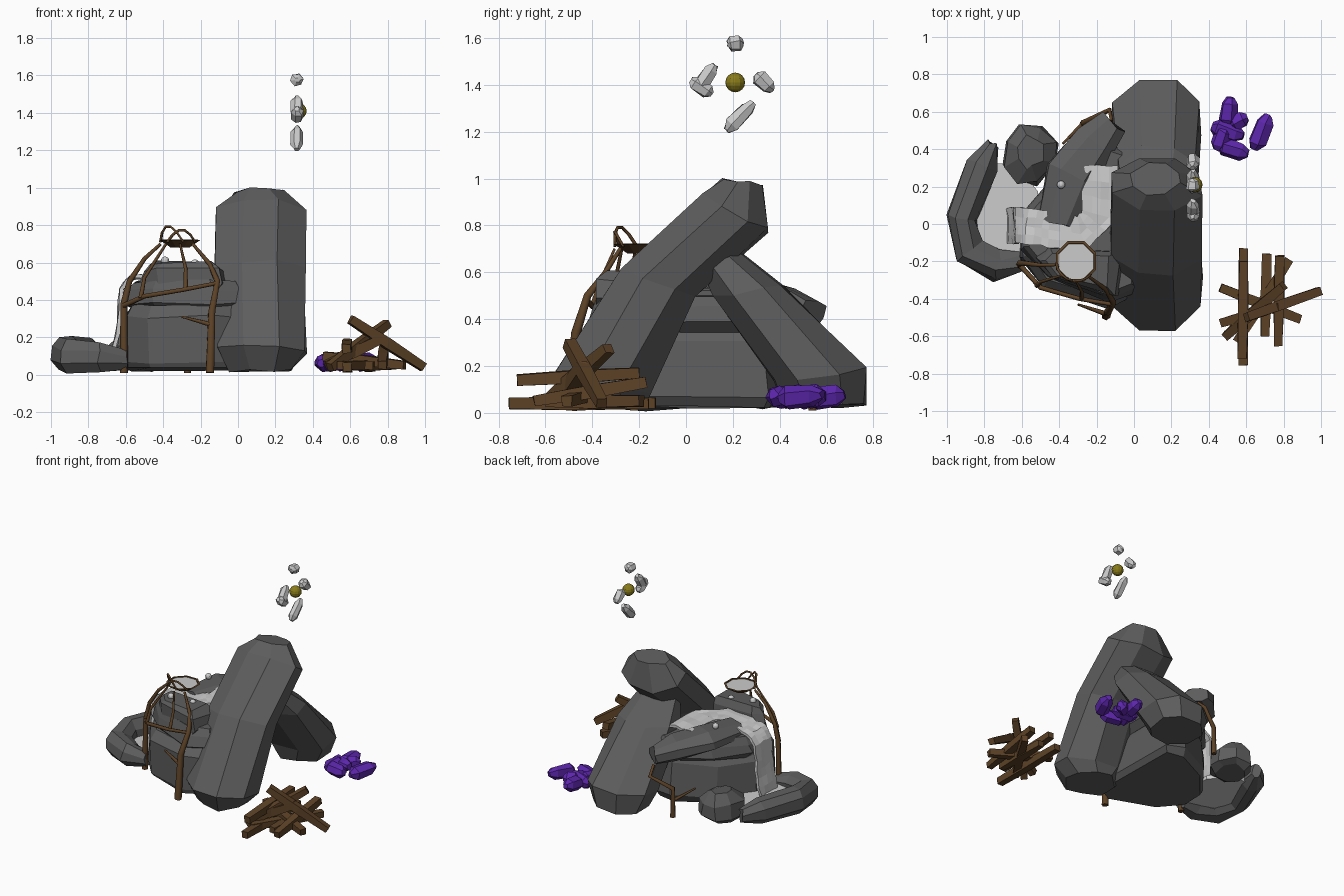
import bpy, bmesh, math, random
from mathutils import Vector as V

if "Cube" in bpy.data.objects:
    bpy.data.objects.remove(bpy.data.objects["Cube"])
random.seed(4)

def material(name, *col):
    m = bpy.data.materials.new(name)
    m.diffuse_color = (*col, 1)
    m.use_nodes = True
    m.node_tree.nodes["Principled BSDF"].inputs["Base Color"].default_value = m.diffuse_color
    return m

STONE = material("stone", .11, .11, .11)
PALE = material("pale", .6, .6, .6)
WOOD = material("wood", .11, .055, .02)
PURPLE = material("purple", .11, .02, .42)
GOLD = material("gold", .25, .2, .01)

def noise(r):
    return V([random.uniform(-r, r) for _ in range(3)])

def obj(name, bm, mat):
    bmesh.ops.recalc_face_normals(bm, faces=bm.faces)
    me = bpy.data.meshes.new(name)
    bm.to_mesh(me)
    bm.free()
    me.materials.append(mat)
    o = bpy.data.objects.new(name, me)
    bpy.context.collection.objects.link(o)
    return o

def skin(bm, rows, closed):
    n = len(rows[0])
    for a, b in zip(rows, rows[1:]):
        for i in range(n if closed else n - 1):
            k = (i + 1) % n
            bm.faces.new((a[i], a[k], b[k], b[i]))

def loft(name, rings, mat=STONE, jit=.012):
    """Skin closed rings of equal length and cap both ends."""
    bm = bmesh.new()
    vs = [[bm.verts.new(V(p) + noise(jit)) for p in r] for r in rings]
    skin(bm, vs, True)
    bm.faces.new(vs[0])
    bm.faces.new(vs[-1])
    return obj(name, bm, mat)

def ring(c, u, v, n=8):
    """Polygon with n sides, half axes u and v."""
    k = 1 / math.cos(math.pi / n)
    ang = [math.tau * (i + .5) / n for i in range(n)]
    return [V(c) + k * (V(u) * math.cos(a) + V(v) * math.sin(a)) for a in ang]

def side_vectors(path):
    """Horizontal unit vectors square to a path."""
    out = []
    for i in range(len(path)):
        d = V(path[min(i + 1, len(path) - 1)][:2]) - V(path[max(i - 1, 0)][:2])
        d.normalize()
        out.append(V((d.y, -d.x, 0)))
    return out

# two leaning slabs: outer y,z, inner y,z, half width
def slab(name, rows):
    rings = []
    for y0, z0, y1, z1, w in rows:
        a, b = V((.12, y0, z0)), V((.12, y1, z1))
        rings.append(ring((a + b) / 2, (w, 0, 0), (b - a) / 2))
    loft(name, rings)

slab("front_slab", [(-.5, .02, -.17, .02, .16), (-.57, .16, -.15, .09, .24),
                    (-.27, .61, .04, .5, .24), (.08, .94, .34, .78, .235), (.16, .99, .33, .98, .13)])
slab("back_slab", [(.76, .03, .42, .03, .17), (.76, .19, .37, .13, .24),
                   (.41, .54, .11, .5, .21), (.22, .7, .06, .62, .15)])

# stacked flat rocks: one plan outline, reused at several levels
def layer(name, outline, levels, move=(0, 0)):
    c = sum((V(p) for p in outline), V((0, 0))) / len(outline)
    loft(name, [[(*(c + V(move) + (V(p) - c) * s), z) for p in outline] for z, s in levels])

base = [(-.61, -.18), (-.48, -.34), (-.14, -.46), (0, -.4), (0, .35), (-.15, .39), (-.42, .24), (-.6, .03)]
crest = [(-.51, -.19), (-.43, -.29), (-.1, -.38), (-.07, -.15), (-.46, -.13)]
layer("base_rock", base, [(.03, .94), (.07, 1), (.31, .97), (.37, .86)])
layer("middle_rock", base, [(.345, .88), (.38, 1), (.45, .97), (.5, .88)], (.015, .045))
layer("crest_rock", crest, [(.45, .95), (.49, 1.05), (.56, .97), (.6, .75)])

# rocks that follow a path: centre, half width, half height
def path_rock(name, rows):
    loft(name, [ring(r[:3], s * r[3], (0, 0, r[4])) for r, s in zip(rows, side_vectors(rows))], jit=.01)

path_rock("rear_top_rock", [(-.41, 0, .5, .11, .06), (-.33, .26, .5, .145, .075),
                            (-.2, .44, .46, .12, .08), (-.11, .54, .43, .08, .05)])
path_rock("pool_rim_stone", [(-.75, .43, .1, .03, .05), (-.81, .31, .11, .085, .085), (-.92, .03, .11, .075, .09),
                             (-.88, -.15, .1, .085, .085), (-.73, -.22, .09, .085, .075), (-.6, -.2, .08, .05, .05)])
loft("pool_boulder", [ring((-.56, .38, z), (r, 0, 0), (0, r * 1.15, 0))
                      for z, r in [(.03, .09), (.07, .14), (.16, .13), (.225, .07)]], jit=.018)

# water: stream with fall, as a rippled strip, then the pool
def ribbon(name, path, wide):
    fine = [V(a).lerp(V(b), s / 3) for a, b in zip(path, path[1:]) for s in range(3)] + [V(path[-1])]
    sides = side_vectors(path)
    bm = bmesh.new()
    rows = []
    for i, p in enumerate(fine):
        s = sides[i // 3].lerp(sides[min(i // 3 + 1, len(path) - 1)], i % 3 / 3)
        rows.append([bm.verts.new(p + s * wide * k / 2 + noise(.006)) for k in range(-2, 3)])
    skin(bm, rows, False)
    m = obj(name, bm, PALE).modifiers.new("thickness", 'SOLIDIFY')
    m.thickness, m.offset = .02, 0

ribbon("stream_and_fall", [(-.18, .31, .55), (-.18, .05, .545), (-.28, -.05, .54), (-.45, -.03, .53),
                           (-.57, -.01, .52), (-.625, -.01, .46), (-.635, -.01, .28), (-.67, -.01, .09)], .095)
loft("pool", [ring((-.72, .07, z), (.21, 0, 0), (0, .25, 0)) for z in (.06, .09)], PALE, .005)

# climbing branches
def branch(name, pts, r0, r1):
    cu = bpy.data.curves.new(name, 'CURVE')
    cu.dimensions, cu.bevel_depth, cu.bevel_resolution, cu.use_fill_caps = '3D', 1, 1, True
    sp = cu.splines.new('POLY')
    sp.points.add(len(pts) - 1)
    for i, p in enumerate(pts):
        sp.points[i].co = (*p, 1)
        sp.points[i].radius = r0 + (r1 - r0) * i / (len(pts) - 1)
    cu.materials.append(WOOD)
    bpy.context.collection.objects.link(bpy.data.objects.new(name, cu))

bowl = V((-.31, -.2, .7))
def rim(deg, z=0, r=.105):
    a = math.radians(deg)
    return bowl + V((r * math.cos(a), r * math.sin(a), z))

branch("left_trunk", [(-.61, -.22, .01), (-.61, -.21, .38), (-.58, -.21, .5), (-.5, -.22, .62), rim(190)], .022, .008)
branch("right_trunk", [(-.15, -.49, .01), (-.14, -.47, .34), (-.11, -.42, .5), (-.15, -.35, .59), rim(310)], .025, .008)
branch("cross_branch", [(-.61, -.22, .37), (-.5, -.34, .42), (-.29, -.4, .455), (-.11, -.43, .49)], .014, .011)
branch("left_shoot", [(-.52, -.33, .41), (-.5, -.31, .52), rim(225)], .013, .007)
branch("middle_shoot", [(-.28, -.4, .455), (-.28, -.36, .57), rim(270)], .013, .006)
branch("low_twig", [(-.15, -.48, .27), (-.3, -.43, .31)], .014, .006)
branch("back_trunk", [(-.27, .54, .01), (-.27, .54, .22), (-.13, .61, .3), (-.12, .55, .36)], .02, .01)
branch("back_twig", [(-.27, .54, .13), (-.38, .43, .21)], .012, .006)
for a, b, h in ((185, 280, .085), (230, 320, .065)):
    arc = [rim(a + (b - a) * t / 5, h * math.sin(math.pi * t / 5) + .01) for t in range(6)]
    branch("bowl_handle", arc, .008, .006)

# shallow water bowl held by the branches
def disc(r, z):
    return ring((bowl.x, bowl.y, z), (r, 0, 0), (0, r, 0))
loft("bowl", [disc(.05, .68), disc(.108, .72), disc(.095, .722), disc(.093, .712)], WOOD, 0)
loft("bowl_water", [disc(.094, .71), disc(.094, .716)], PALE, 0)

def ball(name, c, r, mat):
    bm = bmesh.new()
    bmesh.ops.create_uvsphere(bm, u_segments=12, v_segments=8, radius=r)
    bmesh.ops.translate(bm, verts=bm.verts, vec=c)
    obj(name, bm, mat)

# small pale buds and the floating orb
for c in ((-.39, .21, .59), (-.23, -.2, .595), (-.39, -.23, .61)):
    ball("bud", c, .022, PALE)
orb = V((.325, .21, 1.41))
ball("orb", orb, .042, GOLD)

# log pile: both ends of each log
for a, b in [((.585, -.13, .04), (.585, -.755, .04)), ((.585, -.2, .17), (.58, -.72, .14)),
             ((.71, -.16, .04), (.7, -.6, .05)), ((.78, -.17, .13), (.77, -.65, .05)),
             ((.6, -.5, .295), (.99, -.36, .04)), ((.49, -.6, .04), (.8, -.33, .275)),
             ((.46, -.34, .1), (.89, -.51, .05)), ((.47, -.53, .05), (.78, -.44, .2)),
             ((.55, -.63, .05), (.83, -.19, .05))]:
    a, b = V(a), V(b)
    s = (b - a).cross(V((0, 0, 1))).normalized()
    t = s.cross(b - a).normalized()
    loft("log", [ring(a.lerp(b, f), s * w, t * w, 4) for f, w in ((0, .023), (.5, .028), (1, .023))], WOOD, .003)

# crystals: six-sided stones tapered at both ends
def crystal(name, c, d, half, r, mat):
    d = V(d).normalized()
    s = d.cross(V((.3, .2, 1))).normalized()
    t = s.cross(d)
    loft(name, [ring(V(c) + d * half * h, s * r * f, t * r * f, 6)
                for h, f in ((-1, .4), (-.6, .95), (.55, .9), (1, .4))], mat, r * .12)

for x, y, deg, half in [(.51, .6, 84, .075), (.5, .5, -17, .09), (.53, .4, -20, .085),
                        (.47, .46, 70, .07), (.56, .55, 27, .05), (.68, .49, 68, .1)]:
    a = math.radians(deg)
    crystal("purple_crystal", (x, y, .07), (math.cos(a), math.sin(a), .1), half, .046, PURPLE)

# shards circling the orb: angle, distance, tilt, half length
for deg, dist, tilt, half in [(90, .168, 5, .034), (0, .125, -45, .05), (170, .125, 55, .065),
                              (188, .145, -35, .055), (278, .147, 46, .082)]:
    a, b = math.radians(deg), math.radians(tilt)
    c = orb + V((-.01, math.cos(a) * dist, math.sin(a) * dist))
    crystal("floating_shard", c, (0, math.cos(b), math.sin(b)), half, .032, PALE)
